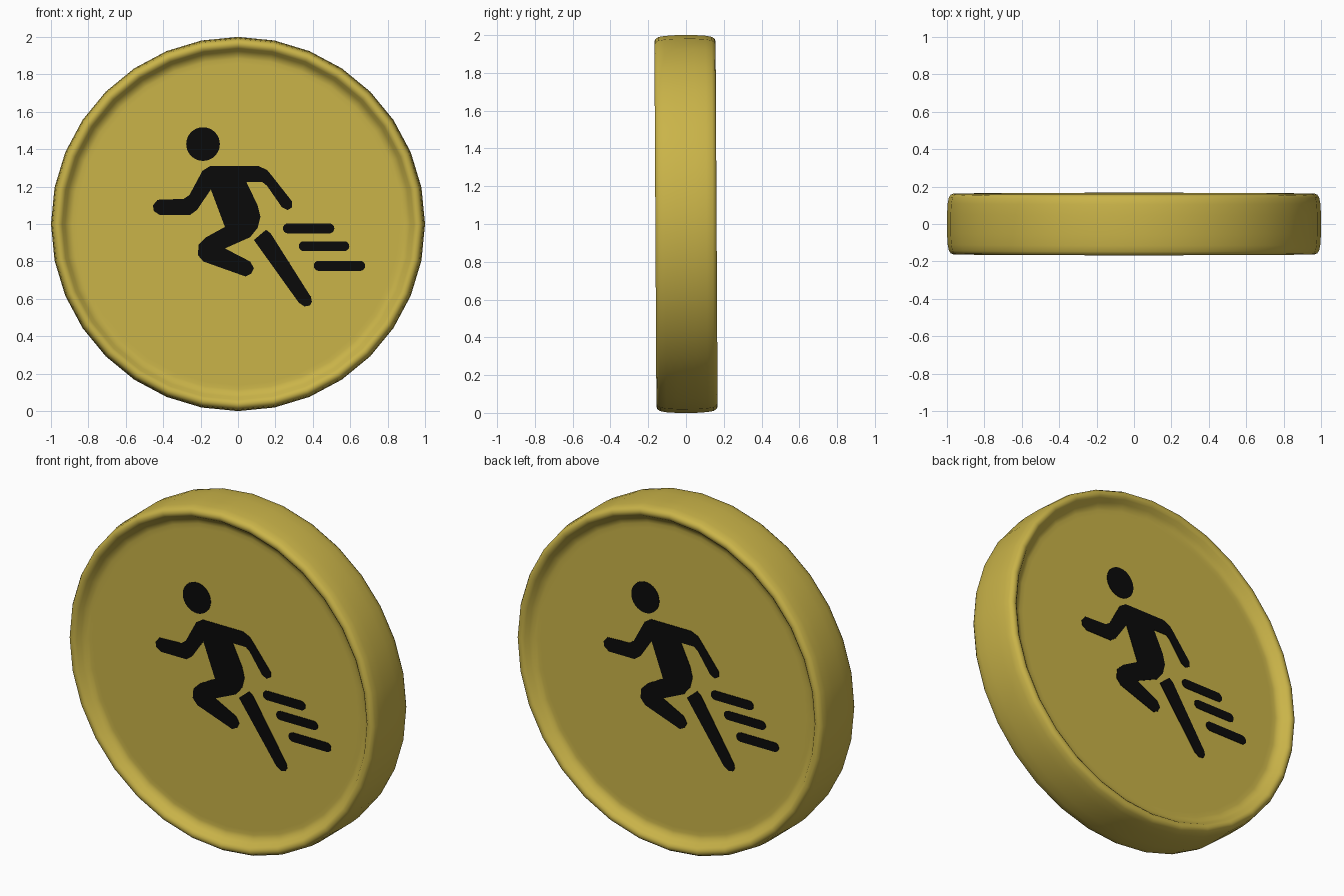
import bpy, bmesh, math
from mathutils import Matrix, Vector

if "Cube" in bpy.data.objects:
    bpy.data.objects.remove(bpy.data.objects["Cube"])

SIDES = 32
FACE_Y = 0.11          # depth of the recessed face from the middle plane
PLATE = 0.004          # thickness of the painted symbol
PLACE = Matrix.Translation((0, 0, 1)) @ Matrix.Rotation(0.0055, 4, 'X')


def material(name, rgb):
    m = bpy.data.materials.new(name)
    m.diffuse_color = (*rgb, 1)
    m.use_nodes = True
    m.node_tree.nodes["Principled BSDF"].inputs["Base Color"].default_value = m.diffuse_color
    return m


gold = material("gold", (0.59, 0.455, 0.066))
black = material("black", (0.003, 0.003, 0.003))


def finish(bm, name, mat):
    bmesh.ops.recalc_face_normals(bm, faces=bm.faces)
    bm.transform(PLACE)
    me = bpy.data.meshes.new(name)
    bm.to_mesh(me)
    bm.free()
    me.materials.append(mat)
    ob = bpy.data.objects.new(name, me)
    bpy.context.collection.objects.link(ob)
    return ob


# Coin body: lathed half profile (radius, y), mirrored to the back
half = [(0.86, FACE_Y), (0.885, FACE_Y), (0.905, 0.114), (0.925, 0.13),
        (0.94, 0.15), (0.952, 0.16), (0.966, 0.162), (0.98, 0.157),
        (0.99, 0.142), (0.996, 0.11), (1.0, 0.05)]
profile = [(r, -y) for r, y in half] + [(r, y) for r, y in reversed(half)]
bm = bmesh.new()
rings = []
for r, y in profile:
    rings.append([bm.verts.new((r * math.cos(2 * math.pi * i / SIDES), y,
                                r * math.sin(2 * math.pi * i / SIDES)))
                  for i in range(SIDES)])
for a, b in zip(rings, rings[1:]):
    for i in range(SIDES):
        j = (i + 1) % SIDES
        bm.faces.new((a[i], a[j], b[j], b[i]))
bm.faces.new(rings[0])
bm.faces.new(rings[-1])
for f in bm.faces:
    f.smooth = True
finish(bm, "coin_body", gold)


# Symbol outlines in (x, z)
def circle(cx, cz, r, n=32):
    return [(cx + r * math.cos(2 * math.pi * i / n),
             cz + r * math.sin(2 * math.pi * i / n)) for i in range(n)]


def bar(x0, x1, z, r, n=8):
    left = [(x0 + r + r * math.cos(t), z + r * math.sin(t))
            for t in (math.pi * (0.5 + i / n) for i in range(n + 1))]
    right = [(x1 - r + r * math.cos(t), z + r * math.sin(t))
             for t in (math.pi * (-0.5 + i / n) for i in range(n + 1))]
    return left + right


runner = [(-.455, 1.10), (-.43, 1.13), (-.29, 1.135), (-.26, 1.155),
          (-.19, 1.285), (-.15, 1.31), (.11, 1.31), (.155, 1.29),
          (.18, 1.26), (.29, 1.12), (.29, 1.09), (.265, 1.075),
          (.235, 1.09), (.155, 1.205), (.13, 1.225), (.045, 1.225),
          (.105, 1.10), (.12, 1.04), (.105, .98), (.065, .93),
          (-.07, .87), (.065, .80), (.085, .765), (.07, .735), (.04, .72),
          (-.185, .80), (-.215, .835), (-.21, .89), (-.17, .93),
          (-.07, .985), (-.145, 1.185), (-.22, 1.075), (-.255, 1.05),
          (-.42, 1.05), (-.45, 1.07)]
rear_leg = [(.085, .915), (.15, .97), (.175, .95), (.39, .61), (.395, .585),
            (.385, .565), (.355, .56), (.325, .58)]

parts = {
    "runner_head": circle(-.187, 1.428, .09),
    "runner_body": runner,
    "runner_rear_leg": rear_leg,
    "speed_line_top": bar(.24, .515, .977, .027),
    "speed_line_middle": bar(.325, .595, .882, .026),
    "speed_line_bottom": bar(.405, .68, .777, .027),
}

# Thin plates on the front, repeated on the back by a half turn
for side, turn in (("front", 0), ("back", math.pi)):
    for name, outline in parts.items():
        bm = bmesh.new()
        face = bm.faces.new([bm.verts.new((x, -FACE_Y + 0.001, z - 1))
                             for x, z in outline])
        out = bmesh.ops.extrude_face_region(bm, geom=[face])
        top = [v for v in out["geom"] if isinstance(v, bmesh.types.BMVert)]
        bmesh.ops.translate(bm, verts=top, vec=Vector((0, -PLATE, 0)))
        bmesh.ops.recalc_face_normals(bm, faces=bm.faces)
        bmesh.ops.triangulate(bm, faces=[f for f in bm.faces if len(f.verts) > 4],
                              ngon_method='EAR_CLIP')
        bm.transform(Matrix.Rotation(turn, 4, 'Z'))
        finish(bm, f"{side}_{name}", black)
